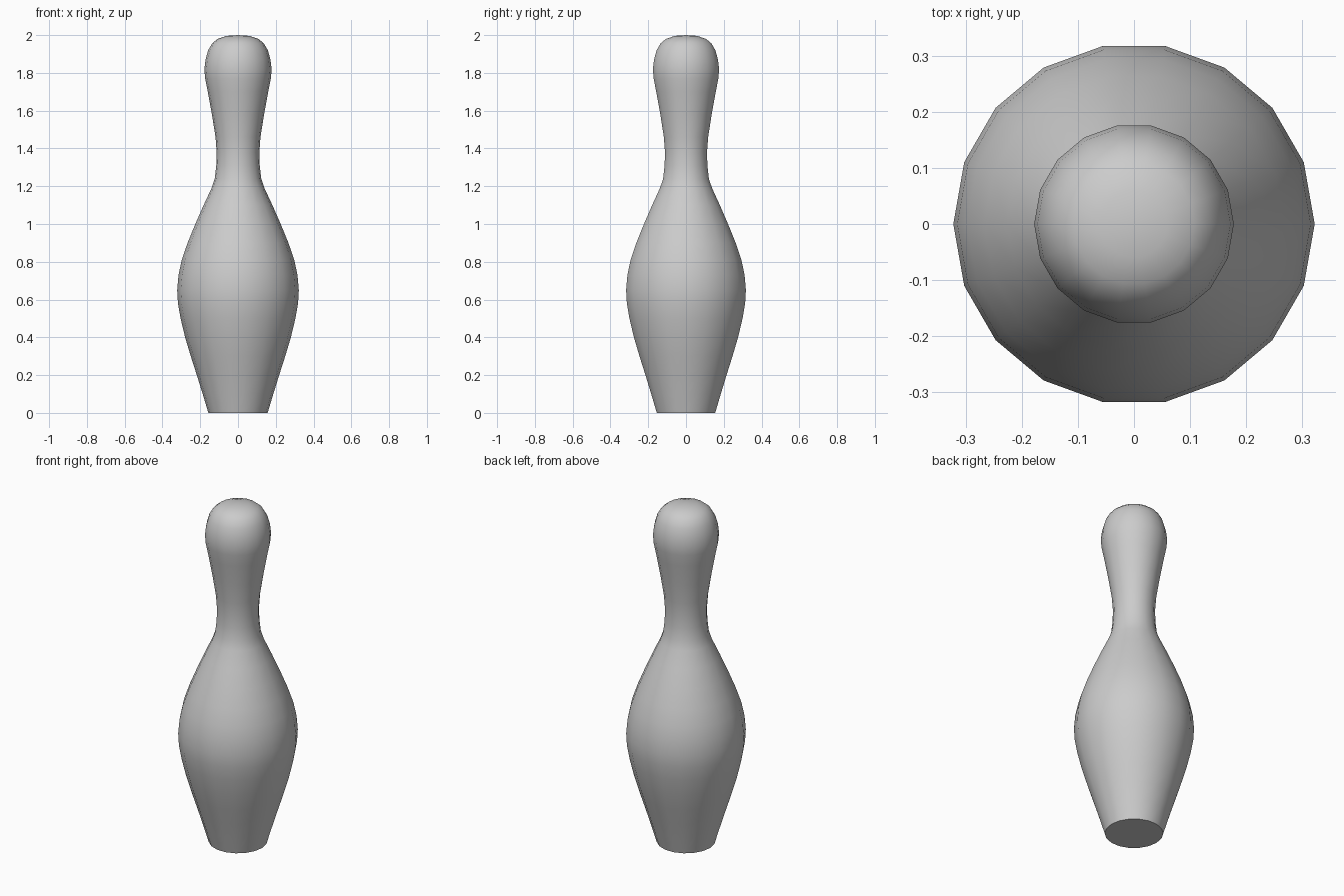
import bpy, bmesh, math

if "Cube" in bpy.data.objects:
    bpy.data.objects.remove(bpy.data.objects["Cube"])

SIDES = 18
# Silhouette as (radius, height), from the base rim to the crown
PROFILE = [
    (0.157, 0.0), (0.187, 0.10), (0.218, 0.20), (0.25, 0.30), (0.28, 0.40),
    (0.304, 0.50), (0.318, 0.58), (0.322, 0.65), (0.315, 0.73), (0.298, 0.81),
    (0.267, 0.90), (0.226, 1.0), (0.182, 1.1), (0.14, 1.19), (0.123, 1.24),
    (0.115, 1.31), (0.113, 1.38), (0.119, 1.46), (0.138, 1.58), (0.16, 1.70),
    (0.174, 1.77), (0.178, 1.82), (0.172, 1.87), (0.158, 1.92), (0.136, 1.957),
    (0.108, 1.98), (0.06, 1.996),
]

# Lathe the pin body ring by ring
bm = bmesh.new()
rings = [
    [bm.verts.new((r * math.cos(a), r * math.sin(a), z))
     for a in (2 * math.pi * i / SIDES for i in range(SIDES))]
    for r, z in PROFILE
]
for low, high in zip(rings, rings[1:]):
    for i in range(SIDES):
        j = (i + 1) % SIDES
        bm.faces.new((low[i], low[j], high[j], high[i]))

# Flat base and slightly domed crown
bm.faces.new(rings[0][::-1])
crown = bm.verts.new((0, 0, 2.0))
for i in range(SIDES):
    bm.faces.new((rings[-1][i], rings[-1][(i + 1) % SIDES], crown))

mesh = bpy.data.meshes.new("bowling_pin")
bm.to_mesh(mesh)
bm.free()
pin = bpy.data.objects.new("bowling_pin", mesh)
bpy.context.collection.objects.link(pin)

# Smooth sides, crisp base edge
bpy.context.view_layer.objects.active = pin
pin.select_set(True)
bpy.ops.object.shade_smooth_by_angle(angle=math.radians(45))
